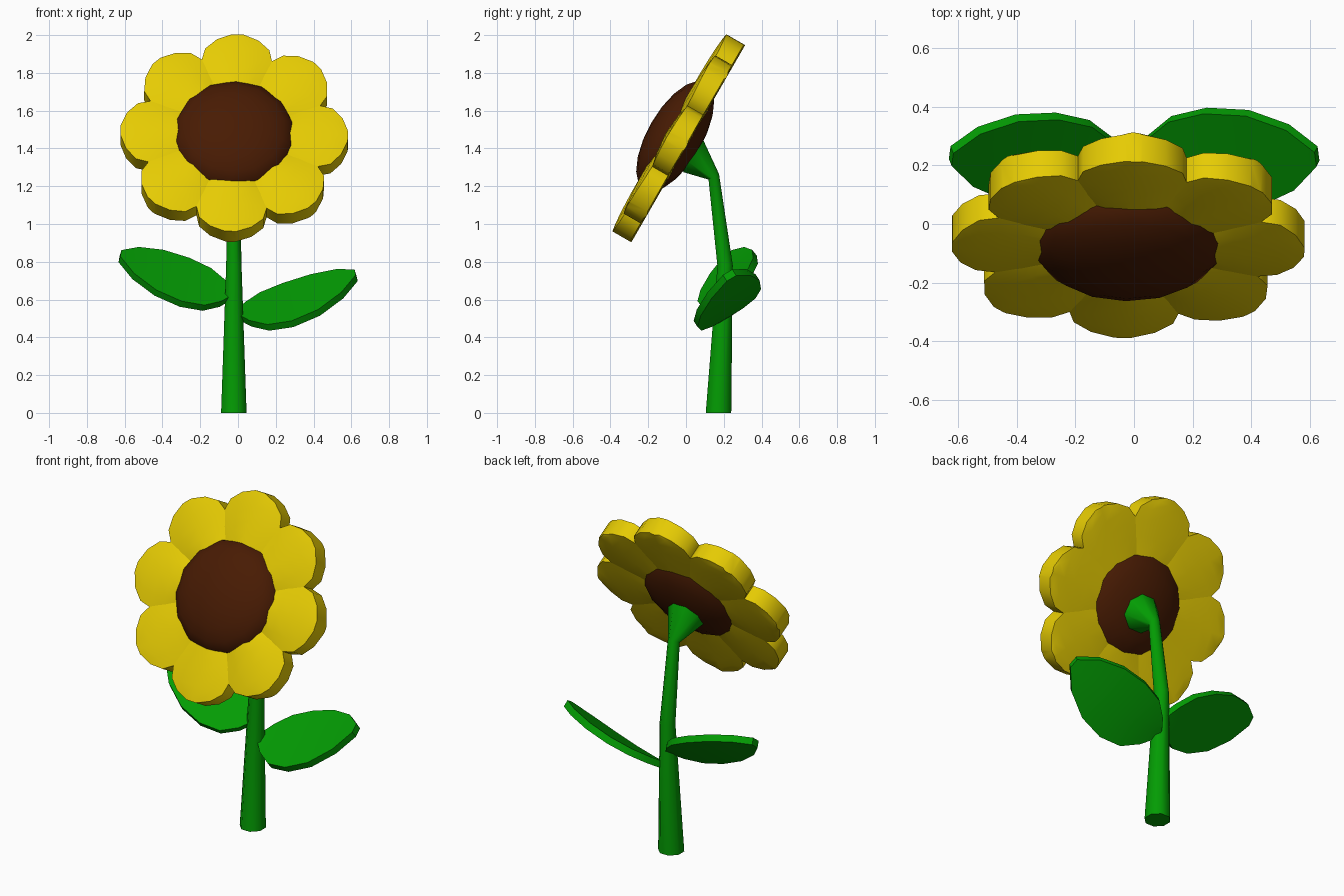
import bpy, bmesh
from math import radians, cos, sin, pi
from mathutils import Vector, Matrix

if "Cube" in bpy.data.objects:
    bpy.data.objects.remove(bpy.data.objects["Cube"])


def material(name, rgb):
    m = bpy.data.materials.new(name)
    m.diffuse_color = (*rgb, 1)
    m.use_nodes = True
    m.node_tree.nodes["Principled BSDF"].inputs["Base Color"].default_value = m.diffuse_color
    return m


YELLOW = material("petal yellow", (0.79, 0.60, 0.001))
BROWN = material("seed brown", (0.065, 0.011, 0.001))
GREEN = material("leaf green", (0.001, 0.33, 0.001))


def finish(name, bm, mat, angle=35):
    """Turn a bmesh into an object, smooth with sharp edges kept."""
    bmesh.ops.recalc_face_normals(bm, faces=bm.faces)
    me = bpy.data.meshes.new(name)
    bm.to_mesh(me)
    bm.free()
    me.materials.append(mat)
    ob = bpy.data.objects.new(name, me)
    bpy.context.collection.objects.link(ob)
    bpy.ops.object.select_all(action='DESELECT')
    ob.select_set(True)
    bpy.context.view_layer.objects.active = ob
    bpy.ops.object.shade_smooth_by_angle(angle=radians(angle))
    return ob


def loft(sections):
    """Closed skin over a row of cross-sections, capped at both ends."""
    bm = bmesh.new()
    rings = [[bm.verts.new(p) for p in sec] for sec in sections]
    n = len(rings[0])
    for a, b in zip(rings, rings[1:]):
        for i in range(n):
            j = (i + 1) % n
            bm.faces.new((a[i], a[j], b[j], b[i]))
    bm.faces.new(rings[0][::-1])
    bm.faces.new(rings[-1])
    return bm


# Flower head frame: leans back 30 degrees from vertical, slightly spun
HEAD = (Matrix.Translation((-0.02, -0.04, 1.455)) @ Matrix.Rotation(radians(60), 4, 'X')
        @ Matrix.Rotation(radians(-1.8), 4, 'Z'))

# Petals: (distance from centre, half width, front height at the middle, at the edge)
PETAL = [(0.10, 0.055, 0.068, 0.045), (0.25, 0.125, 0.072, 0.045), (0.36, 0.168, 0.072, 0.045),
         (0.44, 0.188, 0.07, 0.045), (0.515, 0.170, 0.066, 0.047), (0.57, 0.11, 0.061, 0.052),
         (0.602, 0.03, 0.056, 0.055)]
COLS = [-1, -0.6, 0, 0.6, 1]
for k in range(8):
    sections = []
    for r, w, mid, edge in PETAL:
        front = [(s * w, r, mid + (edge - mid) * s * s) for s in COLS]
        back = [(s * w, r, -0.06 + 0.008 * s * s) for s in reversed(COLS)]
        sections.append(front + back)
    petal = finish(f"petal_{k + 1}", loft(sections), YELLOW)
    petal.matrix_world = HEAD @ Matrix.Rotation(k * pi / 4, 4, 'Z')

# Seed disc: flattened ball through the middle of the petals
bm = bmesh.new()
bmesh.ops.create_uvsphere(bm, u_segments=14, v_segments=10, radius=1,
                          matrix=Matrix.Diagonal((0.328, 0.328, 0.145, 1)))
disc = finish("seed_disc", bm, BROWN, angle=60)
disc.matrix_world = HEAD @ Matrix.Translation((0, 0, 0.02))

# Stem: (y, z, radius, tilt), bending forward and flaring into the head
STEM = [(0.172, 0, 0.073, 0), (0.207, 0.78, 0.044, 3), (0.147, 1.25, 0.034, 28),
        (0.035, 1.365, 0.112, 60)]
SIDES = 8
sections = []
for y, z, r, tilt in STEM:
    rot = Matrix.Rotation(radians(tilt), 3, 'X')
    angles = [(i + 0.5) * 2 * pi / SIDES for i in range(SIDES)]
    sections.append([Vector((-0.022, y, z)) + rot @ Vector((r * cos(a), r * sin(a), 0))
                     for a in angles])
finish("stem", loft(sections), GREEN, angle=50)

# Leaves: (fraction of length, half width)
LEAF = [(0, 0.03), (0.08, 0.10), (0.22, 0.175), (0.42, 0.205), (0.65, 0.19), (0.86, 0.125),
        (1, 0.03)]


def leaf(name, side, x0, z0, rise, power, across):
    across = Vector(across)
    along = Vector((0.62 - x0, 0.02, rise))
    down = across.cross(along).normalized() * 0.04
    if down.z > 0:
        down.negate()
    sections = []
    for f, w in LEAF:
        mid = Vector((x0 + (0.62 - x0) * f, 0.2 + 0.02 * f, z0 + rise * f ** power))
        top = [mid + across * w * s for s in (-1, 0, 1)]
        ring = top + [p + down for p in reversed(top)]
        sections.append([(p.x * side, p.y, p.z) for p in ring])
    finish(name, loft(sections), GREEN)


leaf("right_leaf", 1, 0.0, 0.535, 0.21, 1.6, (-0.11, 0.82, 0.49))
leaf("left_leaf", -1, 0.03, 0.64, 0.205, 1.3, (-0.10, 0.72, 0.56))
